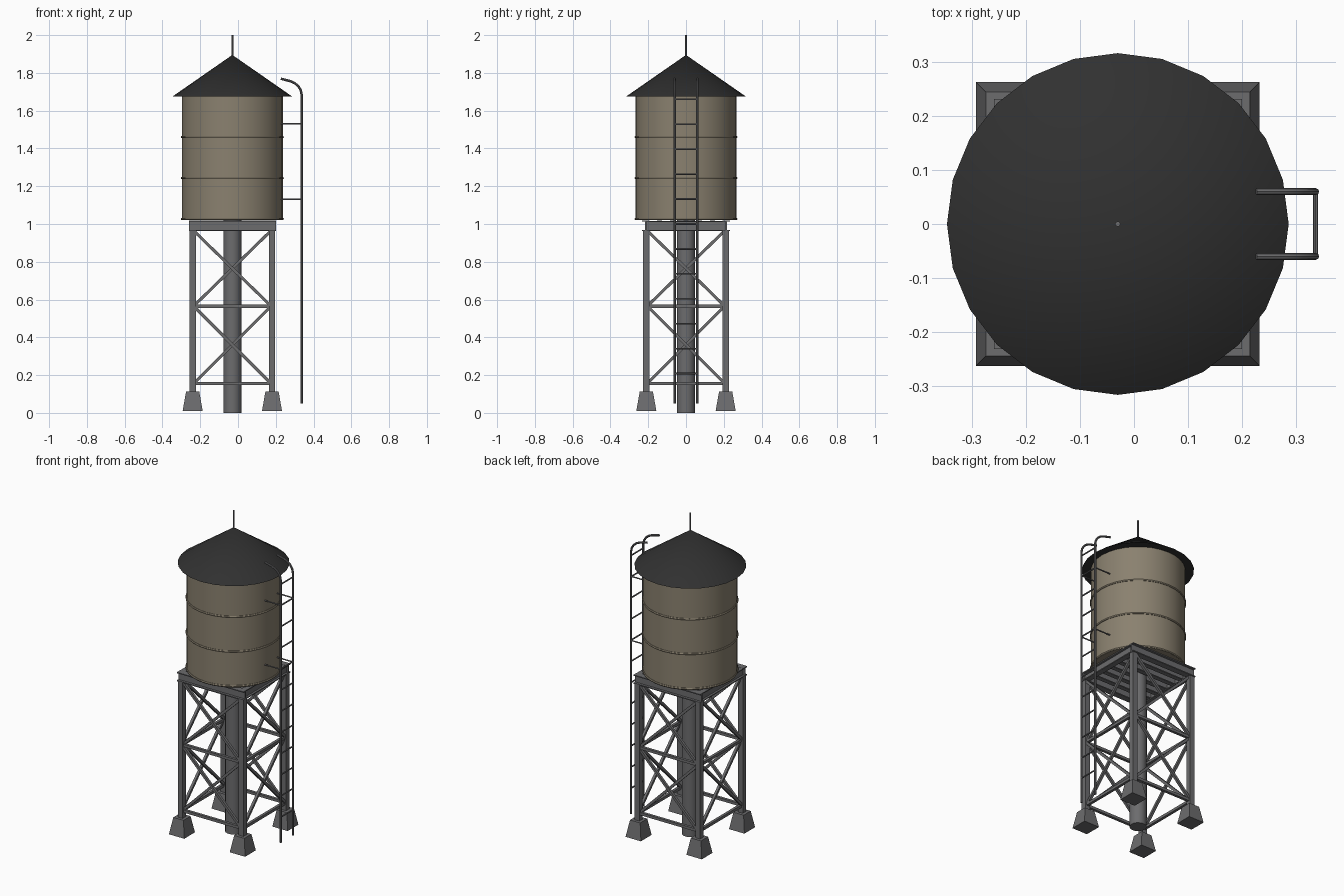
import bpy, bmesh, math
from mathutils import Vector

if "Cube" in bpy.data.objects:
    bpy.data.objects.remove(bpy.data.objects["Cube"])

CX = -0.03      # tower axis in x
LEG = 0.21      # leg offset from the axis


def material(name, rgb):
    m = bpy.data.materials.new(name)
    m.diffuse_color = (*rgb, 1)
    m.use_nodes = True
    m.node_tree.nodes["Principled BSDF"].inputs["Base Color"].default_value = m.diffuse_color
    return m


METAL = material("grey steel", (0.15, 0.15, 0.155))
TANK = material("weathered tan", (0.255, 0.22, 0.16))
ROOF = material("black roofing", (0.03, 0.03, 0.03))


def finish(name, bm, mat, smooth=False):
    bmesh.ops.recalc_face_normals(bm, faces=bm.faces)
    me = bpy.data.meshes.new(name)
    bm.to_mesh(me)
    bm.free()
    me.materials.append(mat)
    ob = bpy.data.objects.new(name, me)
    bpy.context.collection.objects.link(ob)
    if smooth:
        bpy.ops.object.select_all(action='DESELECT')
        ob.select_set(True)
        bpy.context.view_layer.objects.active = ob
        bpy.ops.object.shade_smooth_by_angle(angle=math.radians(35))
    return ob


def box(bm, lo, hi, taper=1.0):
    """Axis-aligned box; taper scales the top about its centre."""
    lo, hi = Vector(lo), Vector(hi)
    c, s = (lo + hi) / 2, hi - lo
    for v in bmesh.ops.create_cube(bm, size=1)["verts"]:
        k = taper if v.co.z > 0 else 1
        v.co = c + Vector((v.co.x * s.x * k, v.co.y * s.y * k, v.co.z * s.z))


def lathe(bm, profile, n):
    """Revolve (radius, z) points about the tower axis."""
    vs = [bm.verts.new((CX + r, 0, z)) for r, z in profile]
    es = [bm.edges.new(p) for p in zip(vs, vs[1:])]
    bmesh.ops.spin(bm, geom=vs + es, cent=(CX, 0, 0), axis=(0, 0, 1),
                   angle=math.tau, steps=n, use_merge=True)
    bmesh.ops.remove_doubles(bm, verts=bm.verts, dist=1e-5)


def tube(bm, pts, r, n=8, turn=0.0):
    """Sweep a regular n-gon along a path and cap both ends."""
    pts = [Vector(p) for p in pts]
    rings = []
    for i, p in enumerate(pts):
        d = (pts[min(i + 1, len(pts) - 1)] - pts[max(i - 1, 0)]).normalized()
        ref = Vector((0, 1, 0)) if abs(d.y) < 0.5 else Vector((1, 0, 0))
        u = d.cross(ref).normalized()
        w = d.cross(u)
        rings.append([bm.verts.new(p + r * (u * math.cos(a) + w * math.sin(a)))
                      for a in (math.tau * k / n + turn for k in range(n))])
    for a, b in zip(rings, rings[1:]):
        for k in range(n):
            bm.faces.new((a[k], a[(k + 1) % n], b[(k + 1) % n], b[k]))
    bm.faces.new(rings[0])
    bm.faces.new(rings[-1])


# Tank barrel with its hoops
bm = bmesh.new()
lathe(bm, [(0, 1.02), (0.267, 1.02), (0.267, 1.677), (0, 1.677)], 32)
finish("tank", bm, TANK, True)
for i, z in enumerate((1.027, 1.243, 1.46)):
    bm = bmesh.new()
    lathe(bm, [(0.265, z - 0.006), (0.27, z - 0.006), (0.273, z),
               (0.27, z + 0.006), (0.265, z + 0.006)], 32)
    finish(f"tank_hoop_{i + 1}", bm, TANK, True)

# Conical roof and spire
bm = bmesh.new()
lathe(bm, [(0, 1.675), (0.317, 1.675), (0, 1.895)], 24)
finish("roof", bm, ROOF, True)
bm = bmesh.new()
lathe(bm, [(0, 1.88), (0.005, 1.88), (0.005, 2.0), (0, 2.0)], 8)
finish("spire", bm, METAL, True)

# Central riser pipe
bm = bmesh.new()
lathe(bm, [(0, 0), (0.048, 0), (0.048, 1.022), (0, 1.022)], 20)
finish("riser_pipe", bm, METAL, True)

# Legs and tapered footings
corners = [(sx, sy) for sx in (-1, 1) for sy in (-1, 1)]
legs, feet = bmesh.new(), bmesh.new()
for sx, sy in corners:
    x, y = CX + sx * LEG, sy * LEG
    box(legs, (x - 0.0165, y - 0.0165, 0.1), (x + 0.0165, y + 0.0165, 0.965))
    box(feet, (x - 0.053, y - 0.053, 0.01), (x + 0.053, y + 0.053, 0.113), 0.66)
finish("legs", legs, METAL)
finish("footings", feet, METAL)

# Horizontal struts and crossed braces on all four sides
bm = bmesh.new()
for side in range(4):
    a = side * math.pi / 2

    def on_side(t, z, out=0.0):
        d = LEG + out
        return (CX + t * math.cos(a) - d * math.sin(a),
                t * math.sin(a) + d * math.cos(a), z)
    for z in (0.155, 0.565):
        tube(bm, [on_side(-LEG, z), on_side(LEG, z)], 0.012, 4, math.pi / 4)
    for z0, z1 in ((0.16, 0.56), (0.57, 0.96)):
        for s in (-1, 1):
            tube(bm, [on_side(-s * 0.2, z0, s * 0.004),
                      on_side(s * 0.2, z1, s * 0.004)], 0.011, 4, math.pi / 4)
finish("braces", bm, METAL)

# Platform: outer I-beams, end beams and joists
bm = bmesh.new()


def i_beam_x(y, half, w, z0, z1):
    box(bm, (CX - half, y - w, z0), (CX + half, y + w, z0 + 0.006))
    box(bm, (CX - half, y - w, z1 - 0.006), (CX + half, y + w, z1))
    box(bm, (CX - half, y - 0.004, z0 + 0.006), (CX + half, y + 0.004, z1 - 0.006))


for s in (-1, 1):
    i_beam_x(s * 0.213, 0.23, 0.019, 0.962, 1.018)
    x = CX + s * 0.213
    box(bm, (x - 0.004, -0.209, 0.964), (x + 0.004, 0.209, 1.014))
    for z in (0.963, 1.011):
        box(bm, (x - 0.017, -0.194, z), (x + 0.017, 0.194, z + 0.006))
for k in range(5):
    i_beam_x(-0.14 + 0.07 * k, 0.209, 0.014, 0.968, 1.019)
finish("platform_beams", bm, METAL)

# Ladder: hooked rails, rungs and stand-offs to the tank
bm = bmesh.new()
LX, LY = 0.337, 0.06
for y in (-LY, LY):
    hook = [(LX, 0.05), (LX, 1.685), (0.332, 1.709), (0.319, 1.73),
            (0.3, 1.746), (0.278, 1.756), (0.227, 1.769)]
    tube(bm, [(x, y, z) for x, z in hook], 0.0065)
    for z in (1.13, 1.53):
        tube(bm, [(0.215, y, z), (LX, y, z)], 0.004)
for k in range(12):
    z = 1.66 - 0.132 * k
    tube(bm, [(LX, -LY, z), (LX, LY, z)], 0.0045)
finish("ladder", bm, METAL, True)
